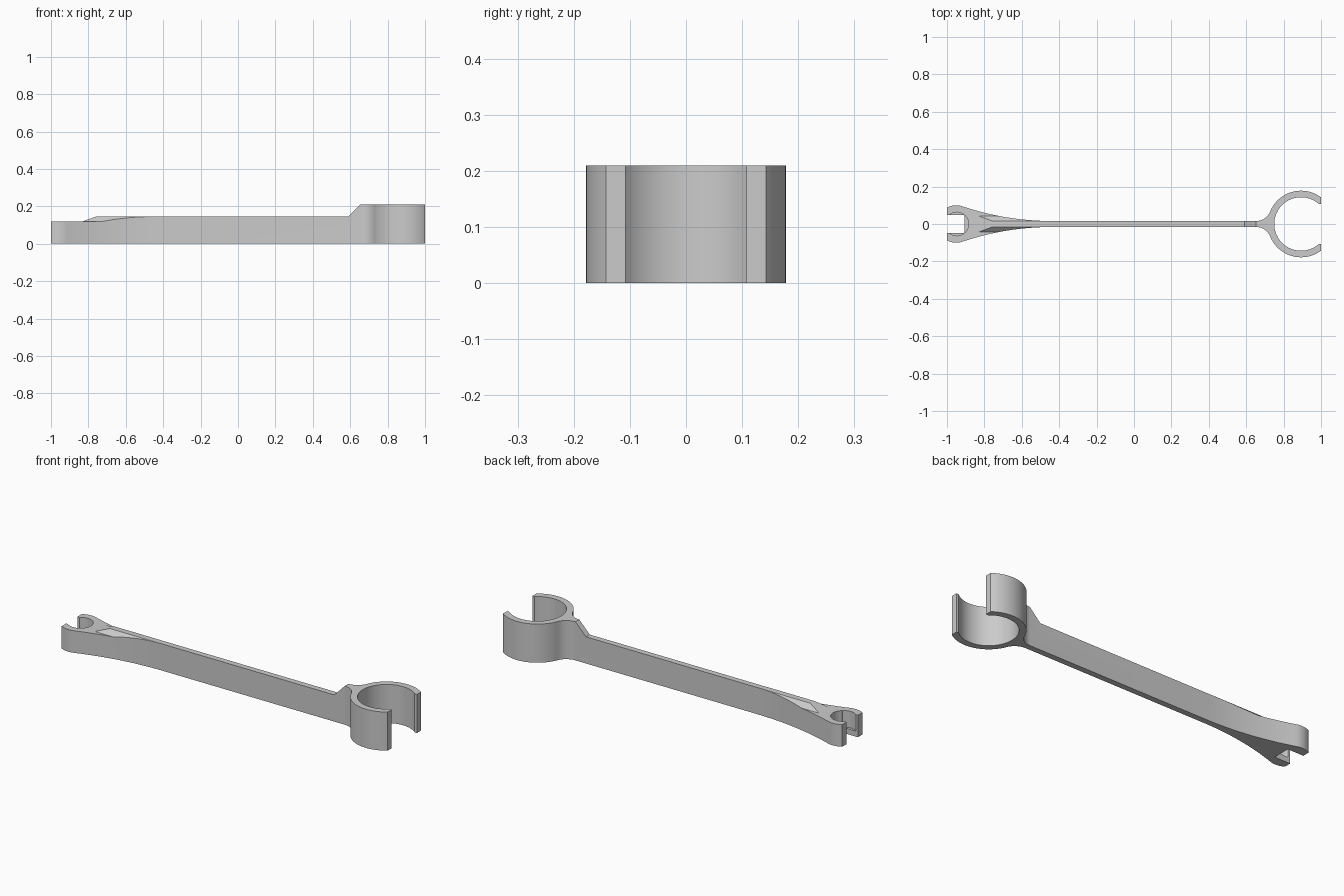
import bpy, bmesh
from math import sqrt, atan2, pi, sin, cos
from mathutils import Vector

if "Cube" in bpy.data.objects:
    bpy.data.objects.remove(bpy.data.objects["Cube"])

grey = bpy.data.materials.new("light grey")
grey.use_nodes = True
grey.diffuse_color = (0.6, 0.6, 0.6, 1)
grey.node_tree.nodes["Principled BSDF"].inputs["Base Color"].default_value = (0.6, 0.6, 0.6, 1)


def prism(name, pts, lo, hi, place):
    """Extrude a 2D polygon from lo to hi; place maps (u, v, depth) to x, y, z."""
    bm = bmesh.new()
    face = bm.faces.new([bm.verts.new(place(u, v, lo)) for u, v in pts])
    side = bmesh.ops.extrude_face_region(bm, geom=[face])["geom"]
    shift = Vector(place(0, 0, hi)) - Vector(place(0, 0, lo))
    bmesh.ops.translate(bm, verts=[g for g in side if isinstance(g, bmesh.types.BMVert)], vec=shift)
    bmesh.ops.recalc_face_normals(bm, faces=bm.faces)
    mesh = bpy.data.meshes.new(name)
    bm.to_mesh(mesh)
    bm.free()
    mesh.materials.append(grey)
    obj = bpy.data.objects.new(name, mesh)
    bpy.context.collection.objects.link(obj)
    return obj


def arc(cx, cy, r, a, b, n):
    return [(cx + r * cos(a + (b - a) * i / n), cy + r * sin(a + (b - a) * i / n))
            for i in range(n + 1)]


def flat(u, v, d): return (u, v, d)
def along_y(u, v, d): return (u, d, v)
def along_x(u, v, d): return (d, u, v)


# Main dimensions
half = 0.016                       # handle half width
jaw_x, jaw_r = -0.95, 0.1          # small open jaw
ring_x, ring_r, bore = 0.893, 0.178, 0.143
gap = 0.108                        # half opening of the large ring
flare_x, flare_r = -0.44, 1.49     # wide curve from handle to jaw
neck_r = 0.08                      # fillet from handle to ring
neck_x = ring_x - sqrt((ring_r + neck_r) ** 2 - (half + neck_r) ** 2)

# Half outline, from the jaw slot along the handle and round the ring
flare_a = atan2(half + flare_r, flare_x - jaw_x)
neck_a = atan2(half + neck_r, neck_x - ring_x)
tip_a = atan2(sqrt(ring_r ** 2 - (1 - ring_x) ** 2), 1 - ring_x)
lip_a = atan2(gap, sqrt(bore ** 2 - gap ** 2))
half_outline = [(-0.905, 0.048), (-1, 0.048)]
half_outline += arc(jaw_x, 0, jaw_r, pi * 2 / 3, flare_a, 14)
half_outline += arc(flare_x, half + flare_r, flare_r, pi + flare_a, pi * 1.5, 20)[1:]
half_outline += arc(neck_x, half + neck_r, neck_r, -pi / 2, neck_a - pi + pi - pi, 12)
half_outline += arc(ring_x, 0, ring_r, neck_a, tip_a, 36)[1:]
half_outline += [(1, gap)]
half_outline += arc(ring_x, 0, bore, lip_a, pi, 40)
outline = half_outline + [(x, -y) for x, y in reversed(half_outline[:-1])]
wrench = prism("double_ended_wrench", outline, 0, 0.21, flat)

# Cutters: stepped top, sloped rib shoulders and the recess in the small jaw
cutters = [prism("top_step_cutter",
                 [(-1.1, 0.12), (-0.83, 0.12), (-0.76, 0.145), (0.59, 0.145),
                  (0.655, 0.212), (0.655, 0.3), (-1.1, 0.3)], -0.3, 0.3, along_y)]
for s in (1, -1):
    cutters.append(prism("rib_slope_cutter",
                         [(s * 0.0165, 0.145), (s * 0.043, 0.12), (s * 0.2, 0.12),
                          (s * 0.2, 0.2), (s * 0.0165, 0.2)], -1.1, -0.42, along_x))
cutters.append(prism("jaw_recess_cutter", arc(-0.947, 0, 0.063, 0, 2 * pi, 48)[:-1],
                     0.03, 0.3, flat))

bpy.context.view_layer.objects.active = wrench
for cutter in cutters:
    cutter.hide_render = True
    mod = wrench.modifiers.new("cut", "BOOLEAN")
    mod.operation = "DIFFERENCE"
    mod.solver = "EXACT"
    mod.object = cutter
    bpy.ops.object.modifier_apply(modifier=mod.name)
    bpy.data.objects.remove(cutter)

# Smooth curved walls, crisp edges
bpy.ops.object.select_all(action="DESELECT")
wrench.select_set(True)
bpy.ops.object.shade_smooth_by_angle(angle=pi / 6)
